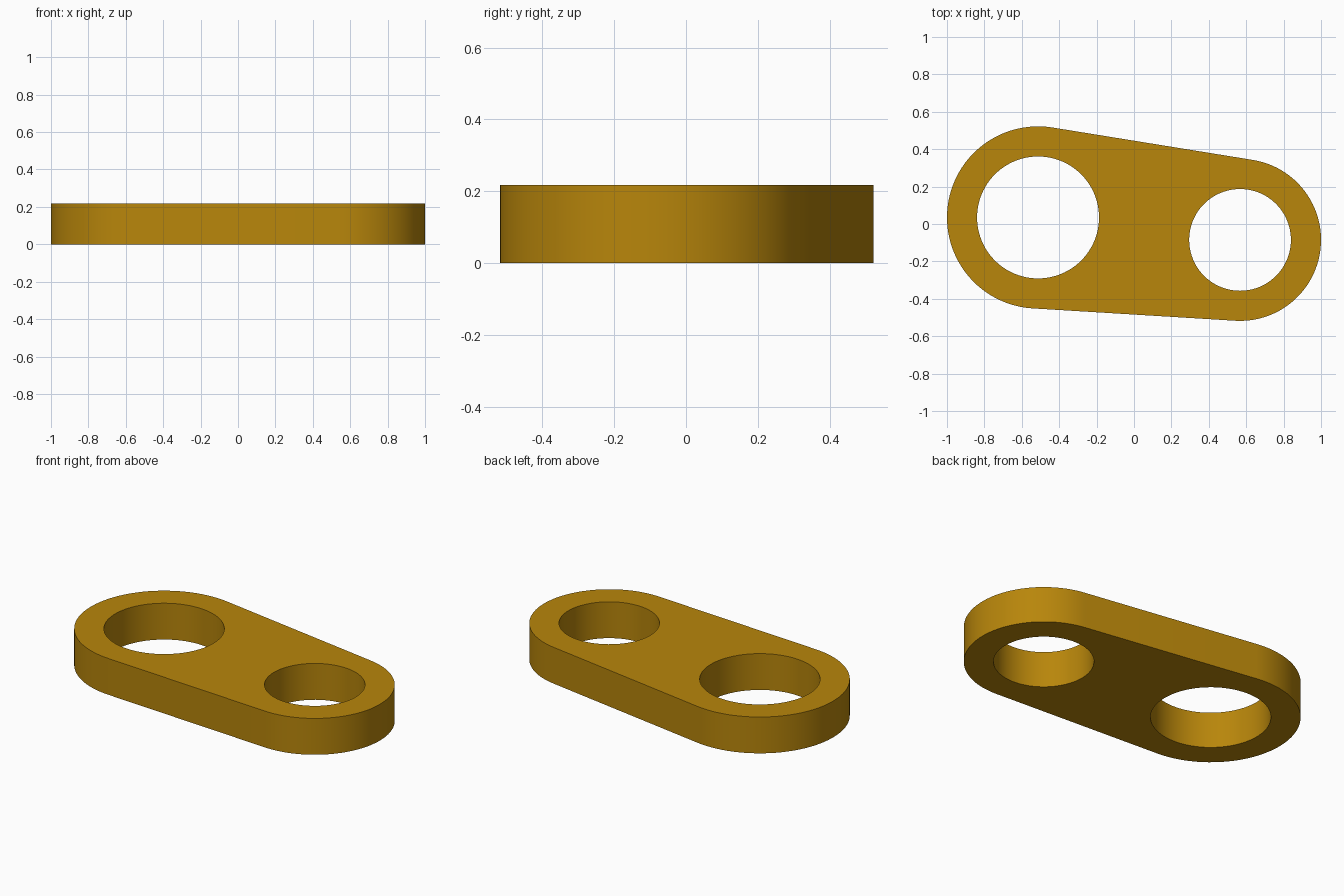
import bpy, bmesh, math
from mathutils import Vector

if "Cube" in bpy.data.objects:
    bpy.data.objects.remove(bpy.data.objects["Cube"])

THICKNESS = 0.217
BIG = (Vector((-0.513, 0.035)), 0.487, 0.326)     # centre, outer radius, hole radius
SMALL = (Vector((0.567, -0.085)), 0.433, 0.272)


def arc(centre, radius, start, end, steps):
    """Points along an arc, both ends included."""
    return [centre + radius * Vector((math.cos(a), math.sin(a)))
            for a in (start + (end - start) * i / steps for i in range(steps + 1))]


def add_loop(bm, points):
    verts = [bm.verts.new((p.x, p.y, 0)) for p in points]
    return [bm.edges.new((v, verts[(i + 1) % len(verts)])) for i, v in enumerate(verts)]


# Outline: two end arcs joined by their common tangents
axis = SMALL[0] - BIG[0]
heading = math.atan2(axis.y, axis.x)
spread = math.acos((BIG[1] - SMALL[1]) / axis.length)
outline = arc(SMALL[0], SMALL[1], heading - spread, heading + spread, 48)
outline += arc(BIG[0], BIG[1], heading + spread, heading - spread + math.tau, 48)

bm = bmesh.new()
edges = add_loop(bm, outline)

# Two round holes
for centre, _, hole in (BIG, SMALL):
    edges += add_loop(bm, arc(centre, hole, 0, math.tau, 96)[:-1])

# Fill the plate and give it thickness
bmesh.ops.triangle_fill(bm, use_beauty=True, edges=edges, normal=(0, 0, 1))
top = bmesh.ops.extrude_face_region(bm, geom=bm.faces[:], use_keep_orig=True)
bmesh.ops.translate(bm, vec=(0, 0, THICKNESS),
                    verts=[g for g in top["geom"] if isinstance(g, bmesh.types.BMVert)])
bmesh.ops.recalc_face_normals(bm, faces=bm.faces[:])

mesh = bpy.data.meshes.new("link_plate")
bm.to_mesh(mesh)
bm.free()
plate = bpy.data.objects.new("link_plate", mesh)
bpy.context.collection.objects.link(plate)

# Golden brown finish
gold = bpy.data.materials.new("dark_gold")
gold.diffuse_color = (0.479, 0.238, 0.0033, 1)
gold.use_nodes = True
gold.node_tree.nodes["Principled BSDF"].inputs["Base Color"].default_value = gold.diffuse_color
mesh.materials.append(gold)

bpy.context.view_layer.objects.active = plate
plate.select_set(True)
bpy.ops.object.shade_smooth_by_angle(angle=math.radians(30))
